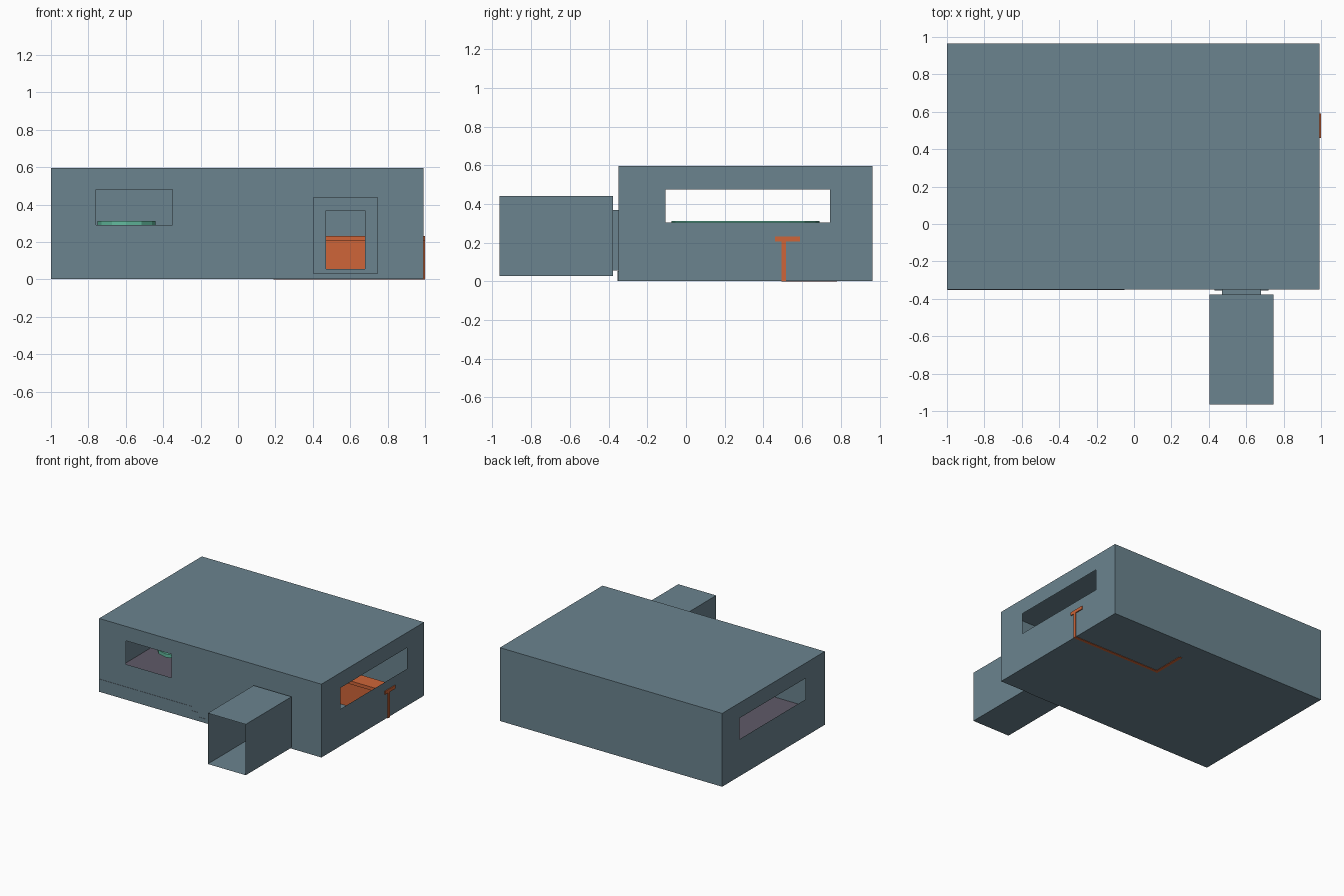
import bpy, bmesh

if "Cube" in bpy.data.objects:
    bpy.data.objects.remove(bpy.data.objects["Cube"])


def material(name, rgb):
    m = bpy.data.materials.new(name)
    m.diffuse_color = (*rgb, 1)
    m.use_nodes = True
    m.node_tree.nodes["Principled BSDF"].inputs["Base Color"].default_value = m.diffuse_color
    return m


SLATE = material("slate", (0.147, 0.23, 0.275))
ORANGE = material("orange", (0.62, 0.13, 0.04))
PURPLE = material("purple_grey", (0.114, 0.102, 0.138))
GREEN = material("green", (0.122, 0.49, 0.342))


def finish(name, bm, mat):
    me = bpy.data.meshes.new(name)
    bmesh.ops.remove_doubles(bm, verts=bm.verts, dist=1e-5)
    bmesh.ops.recalc_face_normals(bm, faces=bm.faces)
    bm.to_mesh(me)
    bm.free()
    ob = bpy.data.objects.new(name, me)
    bpy.context.collection.objects.link(ob)
    me.materials.append(mat)
    return ob


def prism(name, outline, z0, z1, mat):
    """Extrude an xy outline from z0 to z1."""
    bm = bmesh.new()
    face = bm.faces.new([bm.verts.new((x, y, z0)) for x, y in outline])
    top = bmesh.ops.extrude_face_region(bm, geom=[face], use_keep_orig=True)["geom"]
    for v in top:
        if isinstance(v, bmesh.types.BMVert):
            v.co.z = z1
    return finish(name, bm, mat)


def box(name, x, y, z, mat):
    return prism(name, [(x[0], y[0]), (x[1], y[0]), (x[1], y[1]), (x[0], y[1])], *z, mat)


def sheet(bm, axis, pos, u, v, holes=()):
    """Flat wall across an axis, split in a grid with the hole cells left out."""
    us = sorted({*u, *[a for h in holes for a in h[0]]})
    vs = sorted({*v, *[a for h in holes for a in h[1]]})
    for a, b in zip(us, us[1:]):
        for c, d in zip(vs, vs[1:]):
            if any(h[0][0] <= a and b <= h[0][1] and h[1][0] <= c and d <= h[1][1] for h in holes):
                continue
            pts = []
            for p in ((a, c), (b, c), (b, d), (a, d)):
                co = list(p)
                co.insert(axis, pos)
                pts.append(bm.verts.new(co))
            bm.faces.new(pts)


# main room: single-sheet walls with windows and doorway
X, Y, Z = (-1.0, 0.993), (-0.35, 0.965), (0.003, 0.597)
door = ((0.47, 0.68), (0.055, 0.37))
front_window = ((-0.76, -0.35), (0.29, 0.48))
side_window = ((-0.105, 0.745), (0.303, 0.474))
bm = bmesh.new()
for z in Z:
    sheet(bm, 2, z, X, Y)
for x in X:
    sheet(bm, 0, x, Y, Z, [side_window])
sheet(bm, 1, Y[0], X, Z, [door, front_window])
sheet(bm, 1, Y[1], X, Z)
finish("room_shell", bm, SLATE)

# entrance corridor, open at the front, and its narrow neck
bm = bmesh.new()
EX, EY, EZ = (0.405, 0.745), (-0.965, -0.378), (0.028, 0.44)
for ex, ey, ez in ((EX, EY, EZ), (door[0], (EY[1], Y[0]), door[1])):
    for x in ex:
        sheet(bm, 0, x, ey, ez)
    for z in ez:
        sheet(bm, 2, z, ex, ey)
sheet(bm, 1, EY[1], EX, EZ, [door])
finish("entrance_corridor", bm, SLATE)
box("entrance_step", (0.43, 0.72), (-0.355, -0.17), (0.003, 0.053), SLATE)

# raised platform with two steps down; each tread pokes slightly through the front wall
for name, x, top in (("platform", (-0.998, -0.17), 0.107),
                     ("upper_step", (-0.17, -0.11), 0.073),
                     ("lower_step", (-0.11, -0.05), 0.038)):
    box(name, x, (-0.348, 0.963), (0.006, top - 0.001), PURPLE)
    bm = bmesh.new()
    sheet(bm, 2, top, x, (-0.352, 0.963))
    finish(name + "_tread", bm, PURPLE)

# L-shaped bar counter: wall and top
prism("counter_wall", [(1.0, 0.493), (1.0, 0.517), (0.215, 0.517),
                       (0.215, 0.78), (0.19, 0.78), (0.19, 0.493)], 0, 0.205, ORANGE)
prism("counter_top", [(1.0, 0.46), (1.0, 0.59), (0.285, 0.59),
                      (0.285, 0.78), (0.155, 0.78), (0.155, 0.46)], 0.205, 0.232, ORANGE)

# long table with rounded ends on a slim base
table = box("table_top", (-0.75, -0.44), (-0.075, 0.69), (0.285, 0.312), GREEN)
bm = bmesh.new()
bm.from_mesh(table.data)
upright = [e for e in bm.edges if abs(e.verts[0].co.z - e.verts[1].co.z) > 0.01]
bmesh.ops.bevel(bm, geom=upright, offset=0.1545, segments=3, profile=0.5, affect='EDGES')
bm.to_mesh(table.data)
bm.free()
box("table_base", (-0.63, -0.56), (0.27, 0.37), (0.107, 0.285), GREEN)
